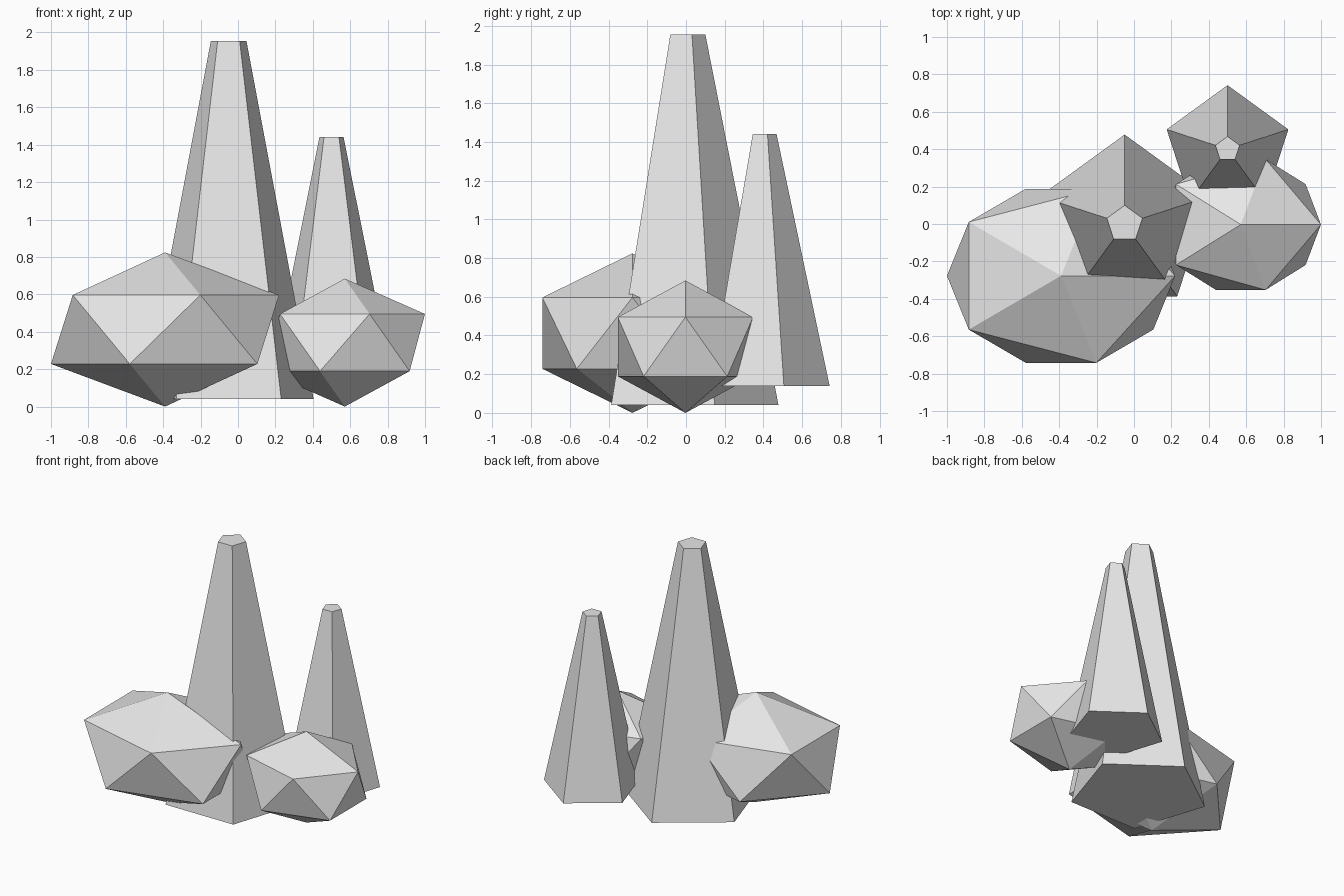
import bpy
from math import radians

cube = bpy.data.objects.get("Cube")
if cube:
    bpy.data.objects.remove(cube, do_unlink=True)

# Single pale stone colour
stone = bpy.data.materials.new("pale_grey_stone")
stone.use_nodes = True
colour = (0.8, 0.8, 0.8, 1.0)
stone.diffuse_color = colour
stone.node_tree.nodes["Principled BSDF"].inputs["Base Color"].default_value = colour


def finish(name):
    """Name the active part, give it the stone colour and flat faces."""
    part = bpy.context.object
    part.name = part.data.name = name
    part.data.materials.append(stone)
    bpy.ops.object.shade_flat()


def spire(name, x, y, bottom, top, base_radius, tip_radius):
    """Five-sided tapered column with a corner pointing to the back."""
    bpy.ops.mesh.primitive_cone_add(
        vertices=5, radius1=base_radius, radius2=tip_radius,
        depth=top - bottom, location=(x, y, (bottom + top) / 2))
    finish(name)


def boulder(name, x, y, size):
    """Stretched low-poly ball resting on the ground."""
    bpy.ops.mesh.primitive_ico_sphere_add(
        subdivisions=1, radius=1, location=(x, y, size[2]))
    bpy.context.object.scale = size
    bpy.ops.object.transform_apply(location=False, rotation=False, scale=True)
    finish(name)


# Rock spires
spire("tall_spire", -0.05, 0.0, 0.04, 1.955, 0.478, 0.10)
spire("short_spire", 0.50, 0.40, 0.14, 1.44, 0.342, 0.068)

# Boulders at their feet
boulder("large_boulder", -0.39, -0.277, (0.682, 0.547, 0.412))
boulder("small_boulder", 0.571, -0.003, (0.479, 0.411, 0.342))
